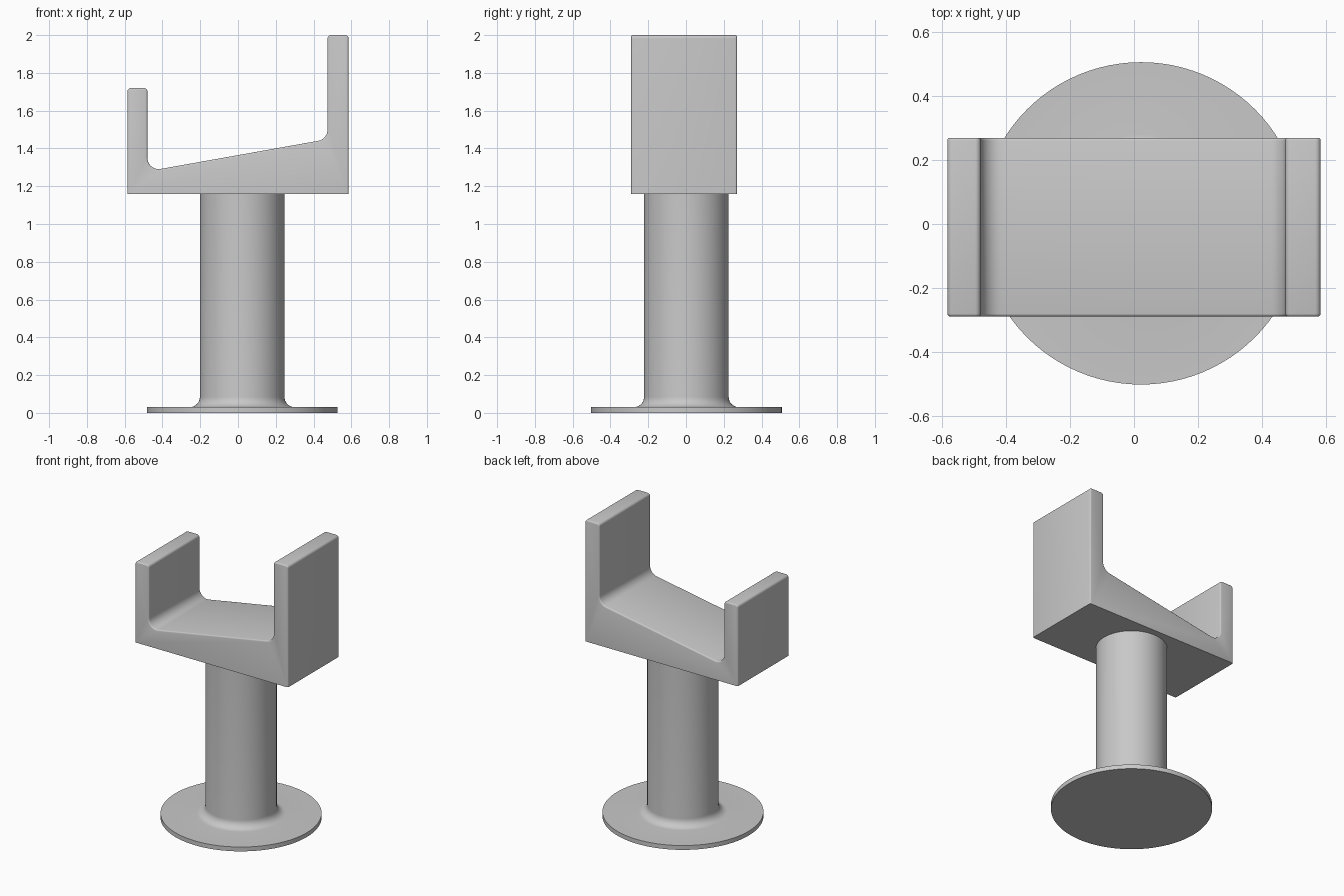
import bpy, bmesh, math
from mathutils import Vector

cube = bpy.data.objects.get("Cube")
if cube:
    bpy.data.objects.remove(cube, do_unlink=True)

grey = bpy.data.materials.new("light grey")
grey.use_nodes = True
colour = (0.58, 0.58, 0.58, 1)
grey.diffuse_color = colour
grey.node_tree.nodes["Principled BSDF"].inputs["Base Color"].default_value = colour


def add_object(name, bm):
    """Turn a bmesh into a smooth-by-angle object."""
    bmesh.ops.recalc_face_normals(bm, faces=bm.faces)
    mesh = bpy.data.meshes.new(name)
    bm.to_mesh(mesh)
    bm.free()
    mesh.materials.append(grey)
    obj = bpy.data.objects.new(name, mesh)
    bpy.context.collection.objects.link(obj)
    bpy.ops.object.select_all(action="DESELECT")
    obj.select_set(True)
    bpy.context.view_layer.objects.active = obj
    bpy.ops.object.shade_smooth_by_angle(angle=math.radians(35))
    return obj


def rounded(corners, steps=8):
    """Outline of (x, z, radius) corners with arcs at the rounded ones."""
    out = []
    for i, (x, z, r) in enumerate(corners):
        p = Vector((x, z))
        if not r:
            out.append(p)
            continue
        a = (Vector(corners[i - 1][:2]) - p).normalized()
        b = (Vector(corners[(i + 1) % len(corners)][:2]) - p).normalized()
        half = a.angle(b) / 2
        centre = p + (a + b).normalized() * r / math.sin(half)
        start = p + a * r / math.tan(half) - centre
        sweep = start.angle_signed(p + b * r / math.tan(half) - centre)
        for k in range(steps + 1):
            t = -sweep * k / steps
            c, s = math.cos(t), math.sin(t)
            out.append(centre + Vector((c * start.x - s * start.y,
                                        s * start.x + c * start.y)))
    return out


# Pedestal: foot disc, fillet and column turned in one piece
foot_r, column_r, foot_z, fillet, top_z = 0.505, 0.224, 0.03, 0.055, 1.16
profile = [(0, 0), (foot_r, 0), (foot_r, foot_z)]
for k in range(9):
    t = math.pi / 2 * k / 8
    profile.append((column_r + fillet * (1 - math.sin(t)),
                    foot_z + fillet * (1 - math.cos(t))))
profile += [(column_r, top_z), (0, top_z)]

bm = bmesh.new()
verts = [bm.verts.new((r, 0, z)) for r, z in profile]
edges = [bm.edges.new(pair) for pair in zip(verts, verts[1:])]
bmesh.ops.spin(bm, geom=verts + edges, cent=(0, 0, 0), axis=(0, 0, 1),
               angle=math.tau, steps=96, use_duplicate=False)
bmesh.ops.remove_doubles(bm, verts=bm.verts, dist=0.0001)
pedestal = add_object("pedestal", bm)
pedestal.location = (0.022, 0.002, 0)

# Cradle: sloped floor between a low and a high wall
half_w, front, back = 0.585, -0.29, 0.27
outline = rounded([
    (-half_w, top_z, 0), (half_w, top_z, 0),
    (half_w, 2, 0.018), (0.474, 2, 0.018),
    (0.474, 1.449, 0.06), (-0.48, 1.279, 0.06),
    (-0.48, 1.72, 0.018), (-half_w, 1.72, 0.018)])

bm = bmesh.new()
face = bm.faces.new([bm.verts.new((p.x, front, p.y)) for p in outline])
moved = bmesh.ops.extrude_face_region(bm, geom=[face], use_keep_orig=True)
new_verts = [g for g in moved["geom"] if isinstance(g, bmesh.types.BMVert)]
bmesh.ops.translate(bm, verts=new_verts, vec=(0, back - front, 0))
bmesh.ops.recalc_face_normals(bm, faces=bm.faces)

# Soften the front and back rims, leaving the underside crisp
rims = [e for e in bm.edges
        if abs(e.verts[0].co.y - e.verts[1].co.y) < 0.001
        and max(v.co.z for v in e.verts) > top_z + 0.001]
bmesh.ops.bevel(bm, geom=rims, offset=0.009, offset_type="OFFSET",
                segments=3, profile=0.5, affect="EDGES")
add_object("cradle", bm)
